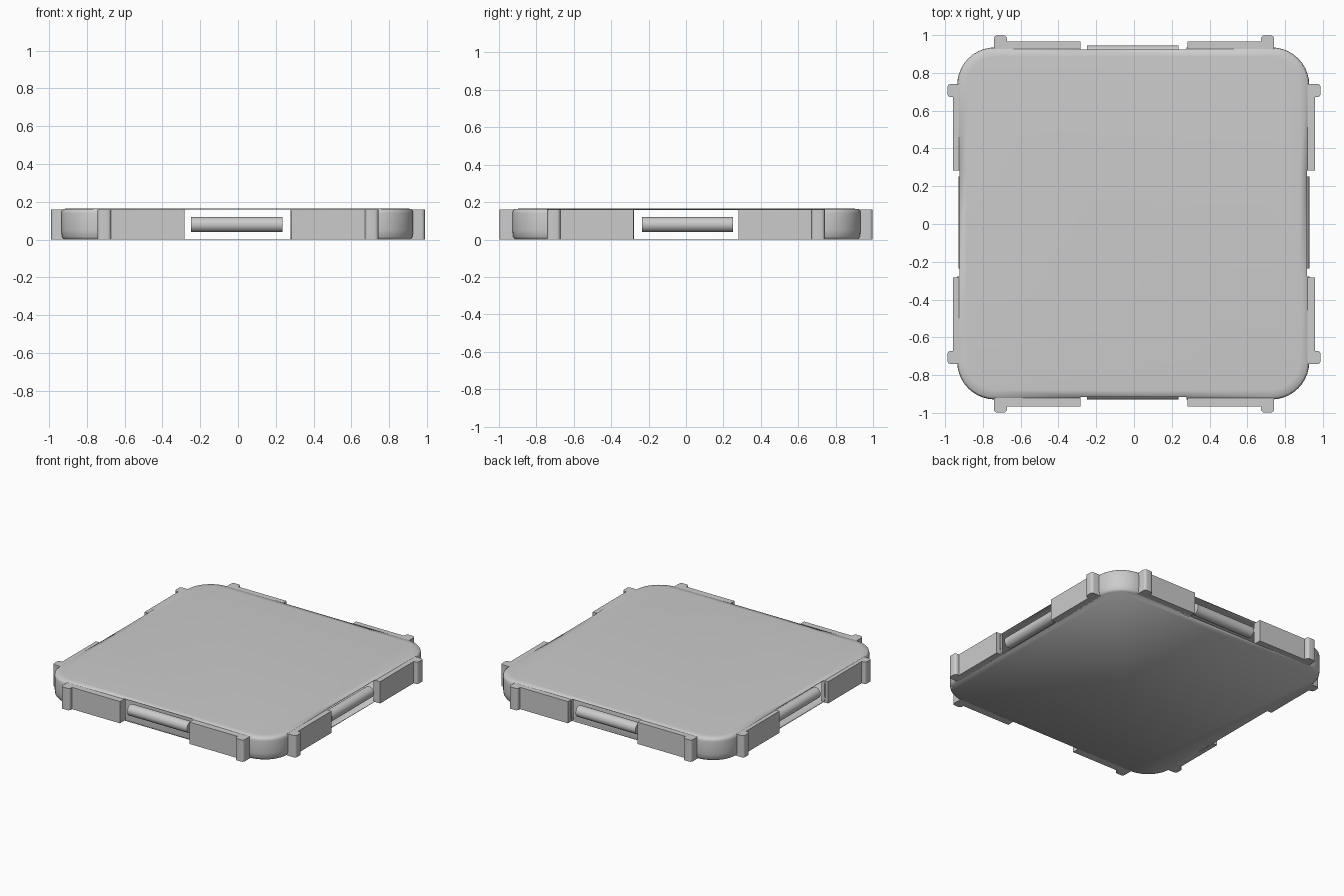
import bpy, bmesh, math
from mathutils import Vector, Matrix

if "Cube" in bpy.data.objects:
    bpy.data.objects.remove(bpy.data.objects["Cube"])

HALF, RAD, GAP = 0.932, 0.2, 0.282
CENTRE = Vector((-0.004, 0.003, 0))


def finish(bm, name, angle=40):
    bmesh.ops.recalc_face_normals(bm, faces=bm.faces)
    mesh = bpy.data.meshes.new(name)
    bm.to_mesh(mesh)
    bm.free()
    ob = bpy.data.objects.new(name, mesh)
    bpy.context.collection.objects.link(ob)
    bpy.ops.object.select_all(action='DESELECT')
    ob.select_set(True)
    bpy.context.view_layer.objects.active = ob
    bpy.ops.object.shade_smooth_by_angle(angle=math.radians(angle))
    return ob


def ring(inset, z, steps=10):
    """Rounded square; the last two points of each side bound its opening."""
    pts = []
    c = HALF - RAD
    for side in range(4):
        rot = Matrix.Rotation(side * math.pi / 2, 3, 'Z')
        for i in range(steps + 1):
            a = i / steps * math.pi / 2
            r = RAD - inset
            pts.append(rot @ Vector((c + r * math.cos(a), c + r * math.sin(a), z)))
        for x in (GAP, -GAP):
            pts.append(rot @ Vector((x, HALF - inset, z)))
    return [p + CENTRE for p in pts]


# Hollow cushion-edged shell, open in the middle of every side
bm = bmesh.new()
profile = [(0.05, 0.166), (0.012, 0.163), (0.003, 0.155), (0, 0.14),
           (0, 0.05), (0.004, 0.015), (0.015, 0.0)]
rings = [[bm.verts.new(p) for p in ring(*q)] for q in profile]
n = len(rings[0])
bm.faces.new(rings[0])
bm.faces.new(rings[-1])
for k in range(len(rings) - 1):
    for i in range(n):
        if k > 0 and i % (n // 4) == n // 4 - 2:
            continue
        j = (i + 1) % n
        bm.faces.new((rings[k][i], rings[k][j], rings[k + 1][j], rings[k + 1][i]))
# Orient outward explicitly from the known top face
shell = finish(bm, "hollow_shell", 75)
solid = shell.modifiers.new("thin_wall", 'SOLIDIFY')
solid.thickness = 0.004
solid.offset = -1


def side_matrix(side):
    return Matrix.Rotation(side * math.pi / 2, 4, 'Z')


# Wall block with a rounded connector knob at its outer end, two per side
for side, name in enumerate(("back", "left", "front", "right")):
    edge = 0.967 if side % 2 == 0 else 0.957
    tip = edge + 0.031
    r = 0.018
    outline = [(0.282, 0.905), (0.282, edge), (0.672, edge)]
    outline += [(0.672 + r - r * math.cos(a), tip - r + r * math.sin(a))
                for a in (i * math.pi / 8 for i in range(5))]
    outline += [(0.742 - r + r * math.sin(a), tip - r + r * math.cos(a))
                for a in (i * math.pi / 8 for i in range(5))]
    outline += [(0.742, 0.905)]
    for sx, tag in ((1, "a"), (-1, "b")):
        bm = bmesh.new()
        f = bm.faces.new([bm.verts.new((sx * x, y, 0)) for x, y in outline])
        ext = bmesh.ops.extrude_face_region(bm, geom=[f])
        up = [v for v in ext["geom"] if isinstance(v, bmesh.types.BMVert)]
        bmesh.ops.translate(bm, verts=up, vec=(0, 0, 0.16))
        bm.transform(side_matrix(side))
        finish(bm, f"{name}_connector_{tag}")

    # Round bar floating in the opening
    bm = bmesh.new()
    bmesh.ops.create_cone(bm, cap_ends=True, segments=24, radius1=0.04,
                          radius2=0.04, depth=0.485)
    bm.transform(Matrix.Rotation(math.pi / 2, 4, 'Y'))
    y = 0.905 if name == "back" else 0.89
    bm.transform(side_matrix(side) @ Matrix.Translation((0, y, 0)))
    shift = (-0.007, 0, 0.08) if side % 2 == 0 else (0, 0.008, 0.08)
    bm.transform(Matrix.Translation(shift))
    finish(bm, f"{name}_bar")
